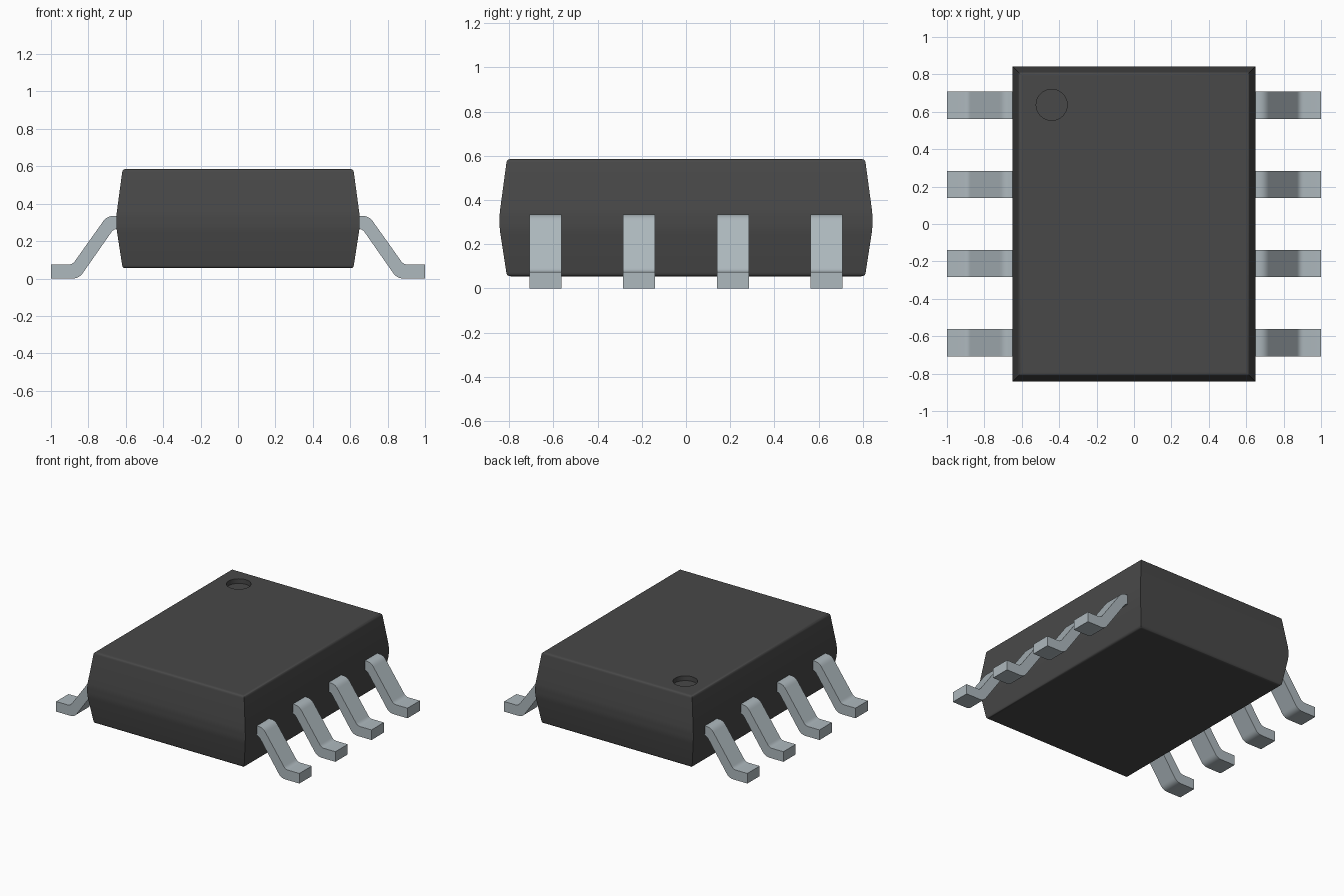
import bpy, bmesh, math
from mathutils import Vector

if "Cube" in bpy.data.objects:
    bpy.data.objects.remove(bpy.data.objects["Cube"], do_unlink=True)


def make_material(name, rgb):
    m = bpy.data.materials.new(name)
    m.use_nodes = True
    col = (*rgb, 1.0)
    m.diffuse_color = col
    m.node_tree.nodes["Principled BSDF"].inputs["Base Color"].default_value = col
    return m


black = make_material("black plastic", (0.065, 0.065, 0.065))
silver = make_material("tinned metal", (0.42, 0.48, 0.51))


def make_object(name, bm, mat):
    bmesh.ops.recalc_face_normals(bm, faces=bm.faces)
    me = bpy.data.meshes.new(name)
    bm.to_mesh(me)
    bm.free()
    me.materials.append(mat)
    ob = bpy.data.objects.new(name, me)
    bpy.context.collection.objects.link(ob)
    return ob


def activate(ob):
    bpy.ops.object.select_all(action='DESELECT')
    ob.select_set(True)
    bpy.context.view_layer.objects.active = ob


def smooth(ob, degrees=32):
    activate(ob)
    bpy.ops.object.shade_smooth_by_angle(angle=math.radians(degrees))


def fillet(corners, steps=5):
    """Round the corners (x, z, cut) of a closed outline."""
    out = []
    n = len(corners)
    for i, (x, z, cut) in enumerate(corners):
        p = Vector((x, z))
        if cut == 0:
            out.append(p)
            continue
        a = p + (Vector(corners[i - 1][:2]) - p).normalized() * cut
        b = p + (Vector(corners[(i + 1) % n][:2]) - p).normalized() * cut
        for k in range(steps + 1):
            t = k / steps
            out.append(a * (1 - t) ** 2 + p * 2 * t * (1 - t) + b * t * t)
    return out


# Body: stacked rectangles, widest at the middle, with rounded top and bottom rims
HX, HY, BOTTOM, TOP = 0.65, 0.843, 0.055, 0.585
side = fillet([(0.5, BOTTOM, 0), (0.033, BOTTOM, 0.017), (0.0, 0.27, 0.02),
               (0.0, 0.34, 0.02), (0.033, TOP, 0.017), (0.5, TOP, 0)])[1:-1]
bm = bmesh.new()
rings = []
for inset, z in side:
    x, y = HX - inset, HY - inset
    rings.append([bm.verts.new((sx * x, sy * y, z))
                  for sx, sy in ((-1, -1), (1, -1), (1, 1), (-1, 1))])
for lo, hi in zip(rings, rings[1:]):
    for i in range(4):
        j = (i + 1) % 4
        bm.faces.new((lo[i], lo[j], hi[j], hi[i]))
bm.faces.new(rings[0])
bm.faces.new(rings[-1])
body = make_object("body", bm, black)

# Round orientation dimple cut into the top
DEPTH = 0.035
bm = bmesh.new()
bmesh.ops.create_cone(bm, cap_ends=True, segments=48, radius1=0.083, radius2=0.083, depth=0.2)
bmesh.ops.translate(bm, verts=bm.verts, vec=(-0.44, 0.637, TOP - DEPTH + 0.1))
cutter = make_object("dimple_cutter", bm, black)
cutter.hide_render = True
mod = body.modifiers.new("dimple", 'BOOLEAN')
mod.operation = 'DIFFERENCE'
mod.solver = 'EXACT'
mod.object = cutter
activate(body)
bpy.ops.object.modifier_apply(modifier=mod.name)
bpy.data.objects.remove(cutter, do_unlink=True)
smooth(body)
for p in body.data.polygons:
    if abs(p.normal.z) > 0.999:
        p.use_smooth = False

# Leads: bent strips, four on each side
lead_outline = fillet([(0.58, 0.335, 0), (0.70, 0.335, 0.035), (0.885, 0.075, 0.022),
                       (1.0, 0.075, 0), (1.0, 0.0, 0), (0.85, 0.0, 0.035),
                       (0.665, 0.265, 0.022), (0.58, 0.265, 0)])
HALF = 0.0725


def make_lead(name, sign, y):
    bm = bmesh.new()
    a = [bm.verts.new((sign * x, y - HALF, z)) for x, z in lead_outline]
    b = [bm.verts.new((sign * x, y + HALF, z)) for x, z in lead_outline]
    n = len(a)
    bm.faces.new(a)
    bm.faces.new(b[::-1])
    for i in range(n):
        j = (i + 1) % n
        bm.faces.new((a[i], b[i], b[j], a[j]))
    smooth(make_object(name, bm, silver))


for label, sign in (("left", 1), ("right", -1)):
    for i, y in enumerate((-0.635, -0.212, 0.212, 0.635)):
        make_lead(f"{label}_lead_{i + 1}", sign, y)
